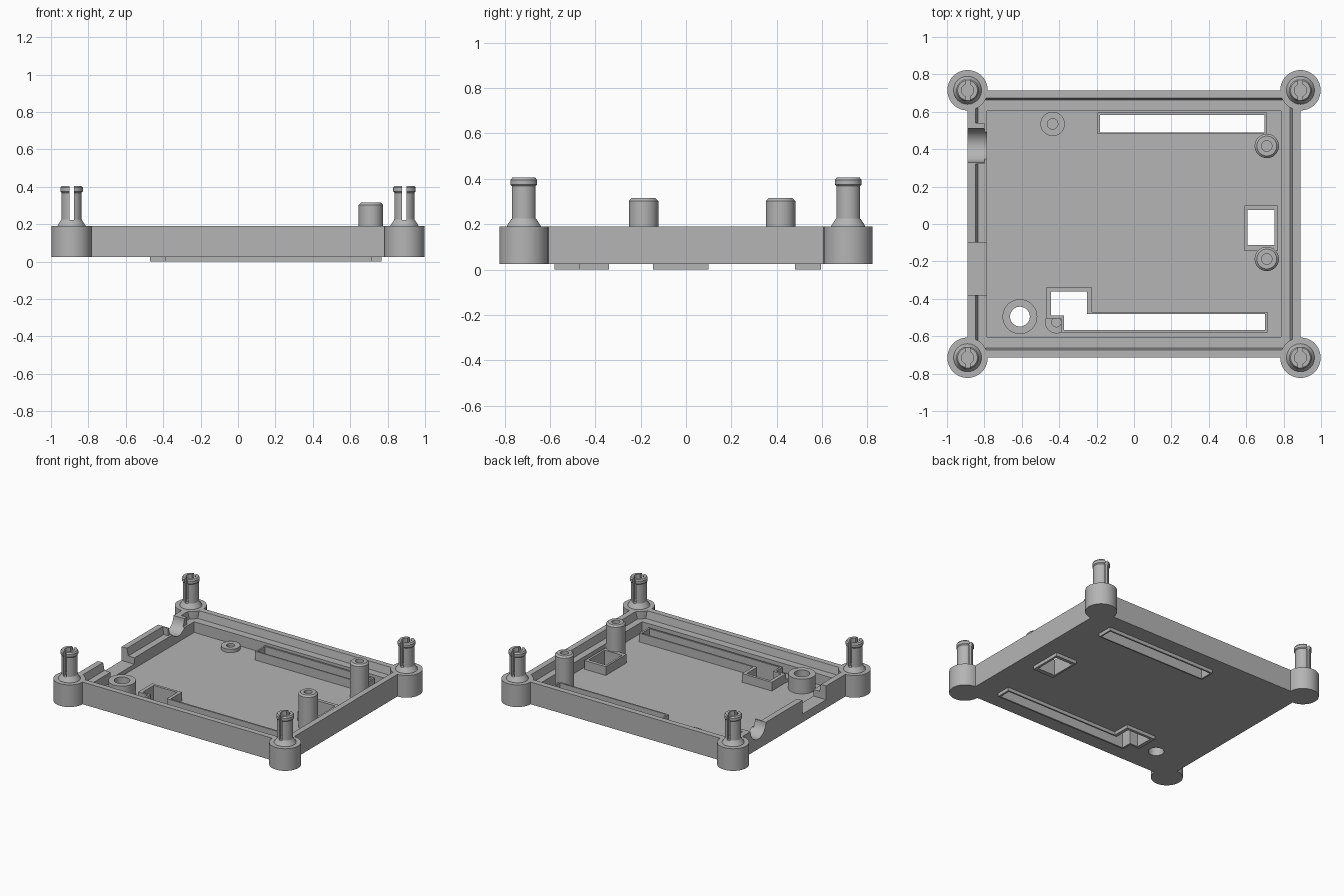
import bpy
import bmesh
import math
from mathutils import Matrix

cube = bpy.data.objects.get("Cube")
if cube:
    bpy.data.objects.remove(cube, do_unlink=True)

grey = bpy.data.materials.new("matte grey")
grey.use_nodes = True
COLOUR = (0.46, 0.46, 0.46, 1)
grey.diffuse_color = COLOUR
grey.node_tree.nodes["Principled BSDF"].inputs["Base Color"].default_value = COLOUR

BASE, FLOOR, LEDGE, RIM, FRAME = 0.025, 0.055, 0.135, 0.19, 0.12
BX, BY = 0.89, 0.715


def finish(name, bm):
    bmesh.ops.recalc_face_normals(bm, faces=bm.faces[:])
    mesh = bpy.data.meshes.new(name)
    bm.to_mesh(mesh)
    bm.free()
    mesh.materials.append(grey)
    ob = bpy.data.objects.new(name, mesh)
    bpy.context.collection.objects.link(ob)
    return ob


def prism(name, low, z0, z1, high=None):
    """Solid between a bottom outline and an optional different top outline."""
    bm = bmesh.new()
    a = [bm.verts.new((x, y, z0)) for x, y in low]
    b = [bm.verts.new((x, y, z1)) for x, y in (high or low)]
    bm.faces.new(a)
    bm.faces.new(b)
    for i in range(len(a)):
        j = (i + 1) % len(a)
        bm.faces.new((a[i], a[j], b[j], b[i]))
    return finish(name, bm)


def rect(x0, x1, y0, y1):
    return [(x0, y0), (x1, y0), (x1, y1), (x0, y1)]


def lathe(name, profile, x, y, sides=40):
    """Revolve an (r, z) profile that begins and ends on the axis."""
    bm = bmesh.new()
    verts = [bm.verts.new((r, 0, z)) for r, z in profile]
    edges = [bm.edges.new(pair) for pair in zip(verts, verts[1:])]
    bmesh.ops.spin(bm, geom=verts + edges, cent=(0, 0, 0), axis=(0, 0, 1),
                   angle=2 * math.pi, steps=sides, use_merge=True)
    bmesh.ops.remove_doubles(bm, verts=bm.verts[:], dist=0.0001)
    bmesh.ops.translate(bm, verts=bm.verts[:], vec=(x, y, 0))
    return finish(name, bm)


def tube(name, x, y, r, hole, z0, z1, depth, bevel=0.0):
    """Round boss with a blind hole."""
    return lathe(name, [(0, z0), (r, z0), (r, z1 - bevel), (r - bevel, z1),
                        (hole, z1), (hole, z1 - depth), (0, z1 - depth)], x, y)


def rod(name, x, y, r, z0, z1):
    return lathe(name, [(0, z0), (r, z0), (r, z1), (0, z1)], x, y)


def combine(target, tool, operation):
    tool.hide_render = True
    mod = target.modifiers.new("combine", 'BOOLEAN')
    mod.operation = operation
    mod.solver = 'EXACT'
    mod.object = tool
    bpy.context.view_layer.objects.active = target
    bpy.ops.object.modifier_apply(modifier=mod.name)
    bpy.data.objects.remove(tool, do_unlink=True)


def cut(target, tool):
    combine(target, tool, 'DIFFERENCE')


def join(target, tool):
    combine(target, tool, 'UNION')


# Tray with a drafted lip and an inner ledge
tray = prism("tray", rect(-BX, BX, -BY, BY), BASE, RIM)
cut(tray, prism("cavity", rect(-0.785, 0.785, -0.605, 0.605), FLOOR, 0.3))
cut(tray, prism("lip_recess", rect(-0.835, 0.835, -0.662, 0.662), LEDGE, RIM + 0.001,
                rect(-0.847, 0.847, -0.673, 0.673)))

# Thickened side wall with a half-round cable notch
join(tray, prism("notch_pad", rect(-0.87, -0.8, 0.32, 0.54), 0.1, RIM))
bm = bmesh.new()
bmesh.ops.create_cone(bm, cap_ends=True, segments=48, radius1=0.09, radius2=0.09, depth=0.3,
                      matrix=Matrix.Translation((-0.85, 0.42, RIM)) @ Matrix.Rotation(math.pi / 2, 4, 'Y'))
cut(tray, finish("round_notch", bm))

# Rectangular connector notch
cut(tray, prism("square_notch", rect(-1, -0.7, -0.38, -0.1), 0.087, 0.3))

# Corner bosses
for sx in (-1, 1):
    for sy in (-1, 1):
        join(tray, rod("corner_boss", sx * BX, sy * BY, 0.108, BASE, RIM))

# Framed openings, protruding above and below the floor
join(tray, tube("corner_ring", -0.415, -0.525, 0.06, 0.025, BASE + 0.01, 0.08, 0.02))
openings = [
    (rect(-0.195, 0.71, 0.48, 0.595), rect(-0.183, 0.698, 0.49, 0.582)),
    (rect(0.592, 0.767, -0.145, 0.1), rect(0.607, 0.75, -0.113, 0.075)),
    ([(-0.47, -0.34), (-0.47, -0.505), (-0.39, -0.505), (-0.39, -0.58), (0.715, -0.58),
      (0.715, -0.47), (-0.225, -0.47), (-0.225, -0.34)],
     [(-0.443, -0.36), (-0.443, -0.49), (-0.375, -0.49), (-0.375, -0.567), (0.7, -0.567),
      (0.7, -0.482), (-0.25, -0.482), (-0.25, -0.36)]),
]
for outer, inner in openings:
    join(tray, prism("opening_frame", outer, 0, FRAME))
    cut(tray, prism("opening", inner, -0.1, 0.3))

# Button collar with a through hole
join(tray, rod("button_collar", -0.61, -0.495, 0.093, BASE + 0.01, 0.165))
cut(tray, rod("button_hole", -0.61, -0.495, 0.053, -0.1, 0.3))

# Low standoff and tall screw posts
parts = [tray, tube("low_standoff", -0.435, 0.535, 0.065, 0.028, FLOOR - 0.01, 0.08, 0.02)]
for y in (0.417, -0.187):
    parts.append(tube("screw_post", 0.71, y, 0.065, 0.028, FLOOR - 0.01, 0.315, 0.1, 0.012))

# Split snap pins on the corner bosses
for sx in (-1, 1):
    for sy in (-1, 1):
        x, y = sx * BX, sy * BY
        pin = lathe("snap_pin", [(0, 0.17), (0.075, 0.17), (0.075, 0.192), (0.054, 0.225),
                                 (0.054, 0.368), (0.06, 0.375), (0.06, 0.395), (0.053, 0.405),
                                 (0.033, 0.405), (0.033, 0.225), (0, 0.225)], x, y)
        cut(pin, prism("pin_slit", rect(x - 0.012, x + 0.012, y - 0.1, y + 0.1), 0.222, 0.5))
        parts.append(pin)

# Smooth round walls, keep edges sharp
bpy.ops.object.select_all(action='DESELECT')
for ob in parts:
    ob.select_set(True)
bpy.context.view_layer.objects.active = tray
bpy.ops.object.shade_smooth_by_angle(angle=math.radians(30))
